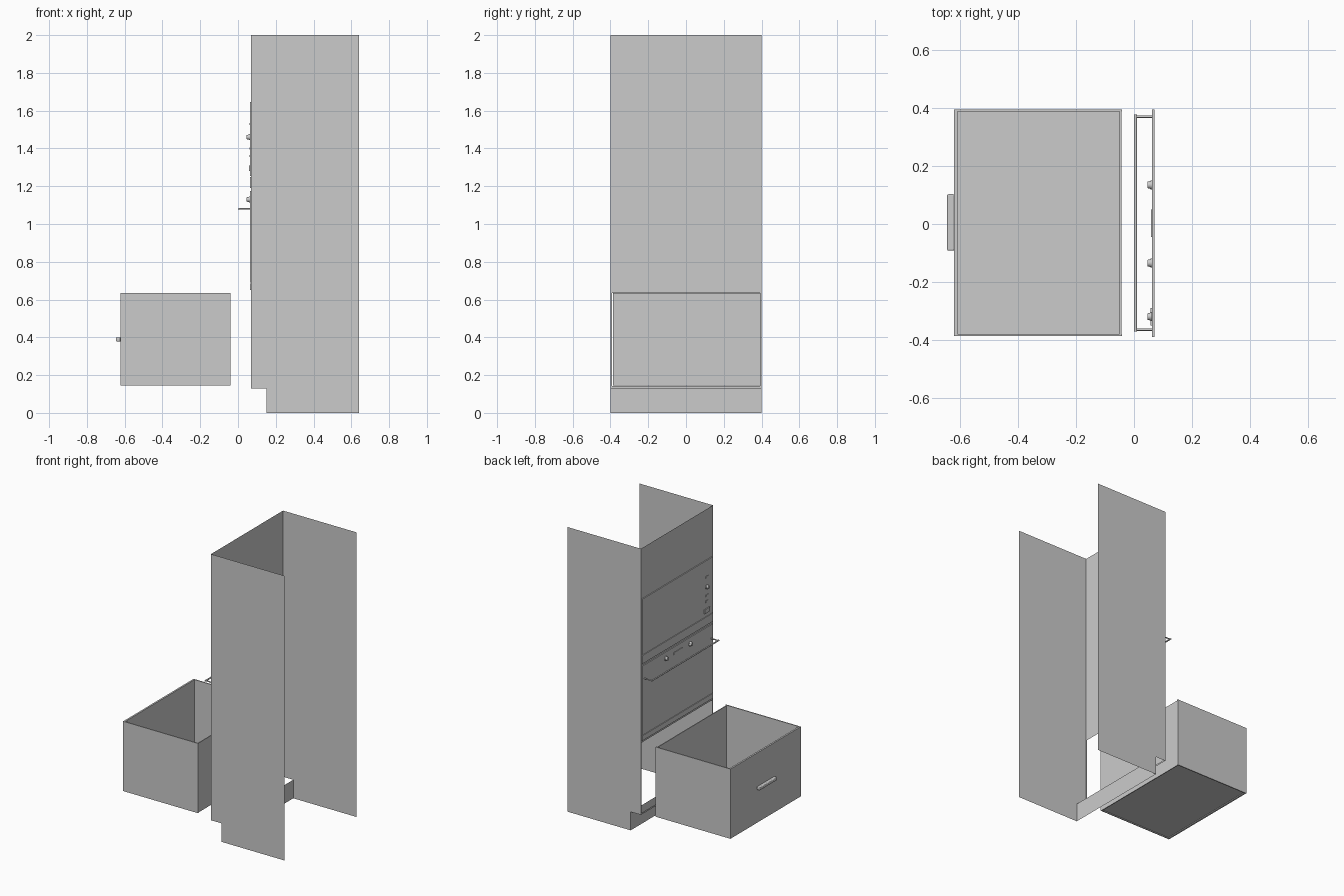
import bpy, bmesh
from math import radians
from mathutils import Matrix

if "Cube" in bpy.data.objects:
    bpy.data.objects.remove(bpy.data.objects["Cube"])


def finish(name, bm):
    mesh = bpy.data.meshes.new(name)
    bm.to_mesh(mesh)
    bm.free()
    ob = bpy.data.objects.new(name, mesh)
    bpy.context.collection.objects.link(ob)
    return ob


def box(name, x, y, z, bevel=0):
    """Box from (min, max) ranges on each axis."""
    bm = bmesh.new()
    size = [b - a for a, b in (x, y, z)]
    mid = [(a + b) / 2 for a, b in (x, y, z)]
    bmesh.ops.create_cube(bm, size=1, matrix=Matrix.Translation(mid) @ Matrix.Diagonal((*size, 1)))
    ob = finish(name, bm)
    if bevel:
        m = ob.modifiers.new("bevel", 'BEVEL')
        m.width, m.segments = bevel, 3
    return ob


def sheet(name, *faces):
    """Thin surface made of flat polygons."""
    bm = bmesh.new()
    for f in faces:
        bm.faces.new([bm.verts.new(p) for p in f])
    bmesh.ops.remove_doubles(bm, verts=bm.verts, dist=1e-5)
    return finish(name, bm)


def cylinder(name, axis, centre, r1, r2, length, n=24):
    """Cylinder or cone along x (r2 at the -x end) or along y."""
    rot = Matrix.Rotation(radians(-90), 4, 'Y' if axis == 'x' else 'X')
    bm = bmesh.new()
    bmesh.ops.create_cone(bm, cap_ends=True, segments=n, radius1=r1, radius2=r2, depth=length,
                          matrix=Matrix.Translation(centre) @ rot)
    ob = finish(name, bm)
    bpy.context.view_layer.objects.active = ob
    bpy.ops.object.select_all(action='DESELECT')
    ob.select_set(True)
    bpy.ops.object.shade_smooth_by_angle(angle=radians(35))
    return ob


def front_rect(x, y0, y1, z0, z1):
    return [(x, y0, z0), (x, y0, z1), (x, y1, z1), (x, y1, z0)]


# Cabinet side sheets with a toe-kick notch
F, B, K = 0.07, 0.64, 0.15
profile = [(K, 0), (B, 0), (B, 2), (F, 2), (F, 0.13), (K, 0.13)]
for side, y in (("left", 0.4), ("right", -0.4)):
    sheet("cabinet_side_" + side, [(x, y, z) for x, z in profile])

# Cabinet front with drawer opening, and toe kick
sheet("cabinet_front",
      front_rect(F, -0.4, 0.4, 0.635, 2),
      front_rect(F, -0.4, 0.4, 0.13, 0.142),
      front_rect(F, -0.4, -0.392, 0.142, 0.635),
      front_rect(F, 0.392, 0.4, 0.142, 0.635))
sheet("toe_kick", front_rect(K, -0.4, 0.4, 0, 0.13))

# Microwave and oven front plates
for name, z0, z1 in (("microwave_door", 1.253, 1.645), ("microwave_vent", 1.19, 1.249),
                     ("oven_door", 0.689, 1.175), ("oven_vent", 0.65, 0.685)):
    box(name, (0.063, F), (-0.39, 0.395), (z0, z1))


def knob(name, y, z):
    cylinder(name + "_base", 'x', (0.06, y, z), 0.016, 0.016, 0.006)
    cylinder(name, 'x', (0.0525, y, z), 0.014, 0.011, 0.013)


# Oven knobs, display and small buttons
for i, y in enumerate((0.135, -0.135)):
    knob(f"oven_knob_{i}", y, 1.13)
box("oven_display", (0.059, 0.064), (-0.045, 0.05), (1.122, 1.138))

# Microwave knob and button column
knob("microwave_knob", -0.32, 1.46)
for i, z in enumerate((1.53, 1.40, 1.36)):
    box(f"microwave_button_{i}", (0.06, 0.064), (-0.335, -0.305), (z - 0.006, z + 0.006))
box("microwave_release", (0.057, 0.064), (-0.35, -0.29), (1.28, 1.31))

# Oven handle on two posts
cylinder("oven_handle", 'y', (0.005, 0.003, 1.08), 0.005, 0.005, 0.75, 16)
for i, y in enumerate((0.371, -0.365)):
    cylinder(f"oven_handle_post_{i}", 'x', (0.034, y, 1.08), 0.004, 0.004, 0.058, 12)

# Pulled-out drawer, open at the top
Y0, Y1, Z0, Z1 = -0.387, 0.395, 0.145, 0.635
box("drawer_front", (-0.622, -0.61), (Y0, Y1), (Z0, Z1))
box("drawer_side_right", (-0.61, -0.041), (Y0, Y0 + 0.007), (Z0, Z1))
box("drawer_side_left", (-0.61, -0.041), (Y1 - 0.007, Y1), (Z0, Z1))
box("drawer_back", (-0.05, -0.044), (Y0 + 0.007, Y1 - 0.007), (Z0, Z1 - 0.003))
box("drawer_bottom", (-0.61, -0.05), (Y0 + 0.007, Y1 - 0.007), (Z0 + 0.006, Z0 + 0.012))
box("drawer_handle", (-0.646, -0.621), (-0.092, 0.103), (0.378, 0.4), 0.005)
